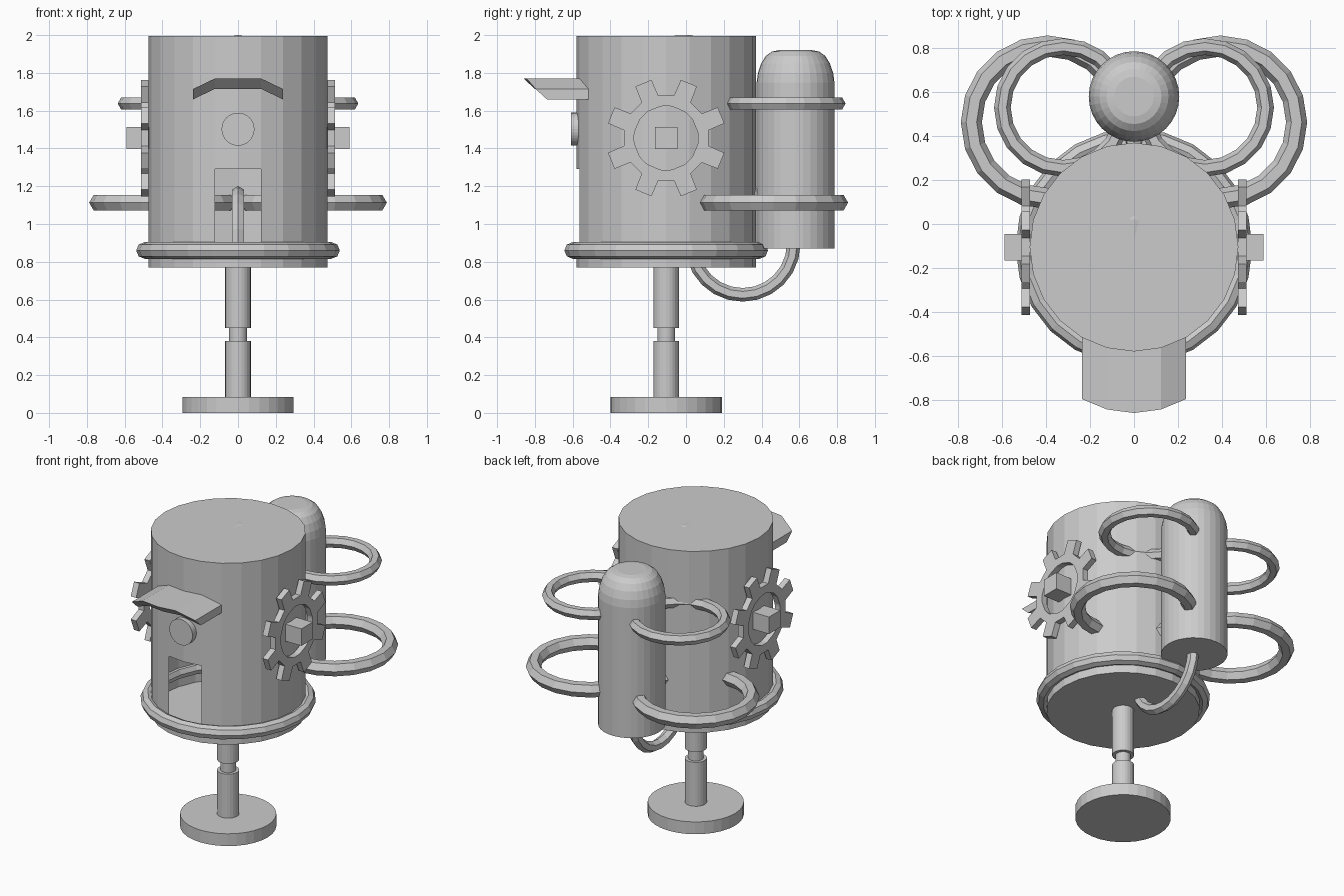
import bpy, bmesh, math
from mathutils import Matrix

if "Cube" in bpy.data.objects:
    bpy.data.objects.remove(bpy.data.objects["Cube"])

CY = -0.105  # y of the main body axis
grey = bpy.data.materials.new("plain_grey")
grey.diffuse_color = (0.6, 0.6, 0.6, 1)
grey.use_nodes = True
grey.node_tree.nodes["Principled BSDF"].inputs["Base Color"].default_value = grey.diffuse_color


def finish(ob, name):
    ob.name = name
    ob.data.materials.clear()
    ob.data.materials.append(grey)
    return ob


def from_bmesh(bm, name, recalc=True):
    if recalc:
        bmesh.ops.recalc_face_normals(bm, faces=bm.faces)
    me = bpy.data.meshes.new(name)
    bm.to_mesh(me)
    bm.free()
    ob = bpy.data.objects.new(name, me)
    bpy.context.collection.objects.link(ob)
    return finish(ob, name)


def lathe(name, profile, y, sides, open_faces=None):
    """Stack of (radius, z) rings, capped at both ends."""
    bm = bmesh.new()
    rings = []
    for r, z in profile:
        rings.append([bm.verts.new((r * math.cos(2 * math.pi * i / sides),
                                    y + r * math.sin(2 * math.pi * i / sides), z))
                      for i in range(sides)])
    for level, (a, b) in enumerate(zip(rings, rings[1:])):
        for i in range(sides):
            if open_faces and (level, i) in open_faces:
                continue
            j = (i + 1) % sides
            bm.faces.new((a[i], a[j], b[j], b[i]))
    bm.faces.new(rings[0][::-1])
    bm.faces.new(rings[-1])
    return from_bmesh(bm, name, recalc=False)


def ring(name, loc, major, minor, seg=20, minor_seg=6, rot=(0, 0, 0)):
    bpy.ops.mesh.primitive_torus_add(location=loc, rotation=rot, major_radius=major,
                                     minor_radius=minor, major_segments=seg,
                                     minor_segments=minor_seg)
    return finish(bpy.context.object, name)


# Hollow body with two wall panels left open as the doorway
lathe("body", [(0.475, 0.77), (0.475, 0.86), (0.475, 1.29), (0.475, 1.996)],
      CY, 24, {(1, 17), (1, 18)})
ring("body_rim", (0, CY, 0.86), 0.495, 0.044, 24, 8)

# Stand: stem with a narrow neck, and a round foot
lathe("foot", [(0.295, 0), (0.295, 0.083)], CY, 32)
lathe("stem", [(0.068, 0.08), (0.068, 0.38), (0.047, 0.38), (0.047, 0.45),
               (0.068, 0.45), (0.068, 0.775)], CY, 24)

# Rear tank with a domed top
lathe("tank", [(0.206, 0.87), (0.206, 1.75), (0.199, 1.80), (0.182, 1.85),
               (0.157, 1.89), (0.125, 1.913), (0.09, 1.92)], 0.58, 32)

# Pipe loops joining tank and body
ring("under_pipe", (0, 0.3, 0.895), 0.27, 0.036, 24, 6, (0, math.pi / 2, 0))
for s, side in ((1, "right"), (-1, "left")):
    ring(side + "_lower_pipe", (s * 0.393, 0.463, 1.113), 0.347, 0.048)
    ring(side + "_upper_pipe", (s * 0.322, 0.53, 1.638), 0.277, 0.038)


# Gear: toothed ring with a round hole, axis along x
def gear(name, x0, x1, teeth=8):
    bm = bmesh.new()
    outer, inner = [], []
    for t in range(teeth):
        mid = math.radians(22.5) + 2 * math.pi * t / teeth
        for da, r in ((-0.21, 0.228), (-0.145, 0.318), (0.145, 0.318), (0.21, 0.228)):
            outer.append((r * math.cos(mid + da), r * math.sin(mid + da)))
            inner.append((0.17 * math.cos(mid + da * 1.4), 0.17 * math.sin(mid + da * 1.4)))
    n = len(outer)
    rows = [[bm.verts.new((x, CY + p[0], 1.455 + p[1])) for p in pts]
            for x, pts in ((x0, outer), (x1, outer), (x1, inner), (x0, inner))]
    for k in range(4):
        a, b = rows[k], rows[(k + 1) % 4]
        for i in range(n):
            j = (i + 1) % n
            bm.faces.new((a[i], a[j], b[j], b[i]))
    return from_bmesh(bm, name)


for s, side in ((1, "right"), (-1, "left")):
    gear(side + "_gear", s * 0.473, s * 0.513)
    # Square axle
    bm = bmesh.new()
    bmesh.ops.create_cube(bm, size=1, matrix=Matrix.Translation((s * 0.53, CY, 1.455))
                          @ Matrix.Diagonal((0.12, 0.12, 0.115, 1)))
    from_bmesh(bm, side + "_axle")

# Round button nose
bpy.ops.mesh.primitive_cylinder_add(vertices=32, radius=0.087, depth=0.06,
                                    location=(0, -0.58, 1.502),
                                    rotation=(math.pi / 2, 0, 0))
finish(bpy.context.object, "nose")

# Visor: four wall panels pulled forward, outer panels drooping, front bevelled under
bm = bmesh.new()
cols = []
for k in range(-2, 3):
    a = math.radians(15 * k)
    x, y = 0.475 * math.sin(a), CY - 0.475 * math.cos(a)
    top = 1.715 if abs(k) == 2 else 1.77
    cols.append([bm.verts.new(p) for p in ((x, y, top), (x, y - 0.28, top),
                                           (x, y - 0.22, top - 0.055), (x, y, top - 0.055))])
for a, b in zip(cols, cols[1:]):
    for i in range(4):
        j = (i + 1) % 4
        bm.faces.new((a[i], a[j], b[j], b[i]))
bm.faces.new(cols[0])
bm.faces.new(cols[-1])
from_bmesh(bm, "visor")

# Small kite-shaped stud on the lid
bm = bmesh.new()
base = [bm.verts.new((x, y, 1.995)) for x, y in ((0, -0.1), (0.03, 0.02), (0, 0.045), (-0.03, 0.02))]
tip = bm.verts.new((0, 0.02, 2.0))
for i in range(4):
    bm.faces.new((base[i], base[(i + 1) % 4], tip))
bm.faces.new(base)
from_bmesh(bm, "lid_stud")
